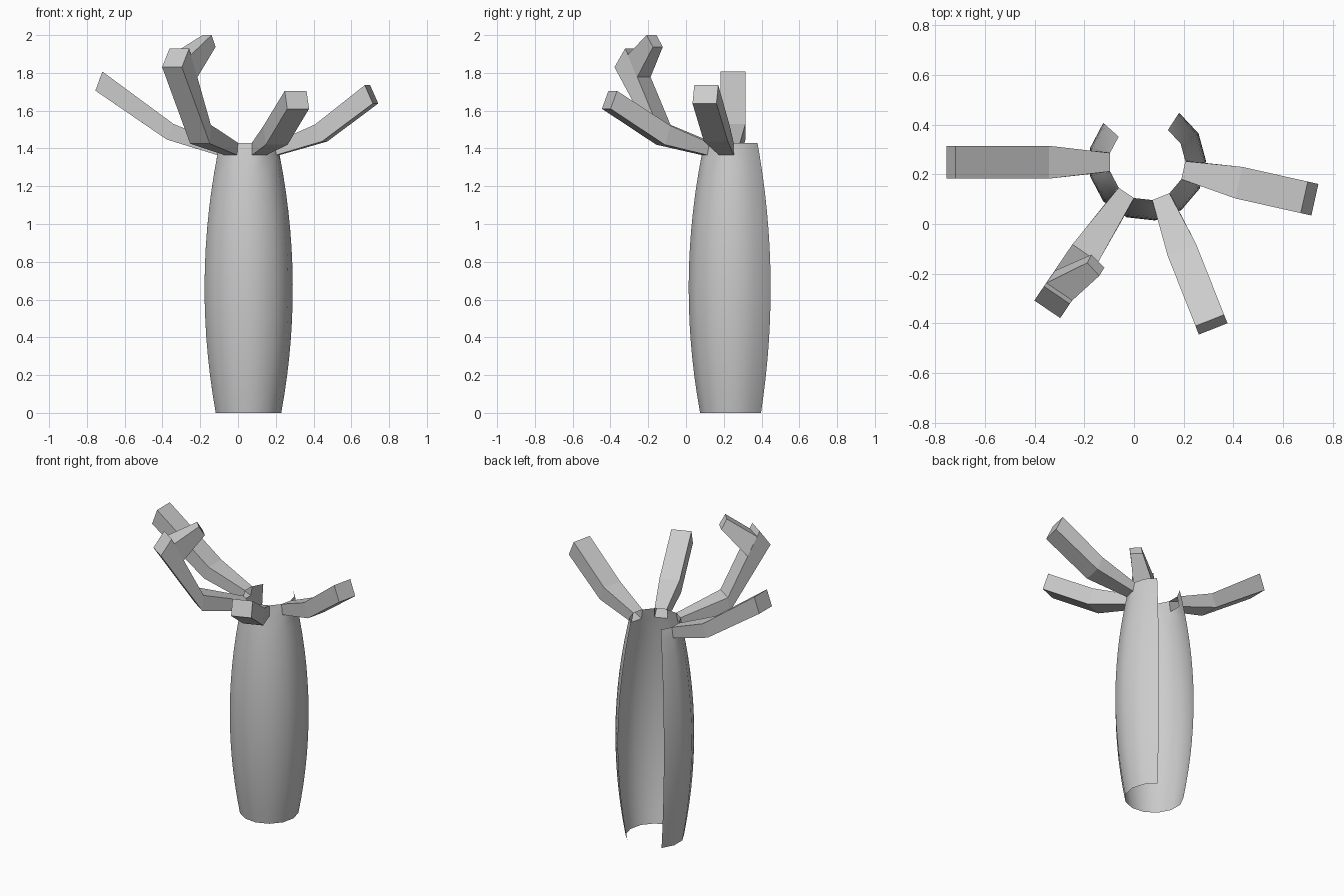
import bpy, bmesh, math
from mathutils import Vector

if "Cube" in bpy.data.objects:
    bpy.data.objects.remove(bpy.data.objects["Cube"])

CX, CY = 0.053, 0.249
SEGS = 10
A0, A1 = math.radians(138.2), math.radians(417.1)
STEP = (A1 - A0) / SEGS
Z_RIM, Z_TOP = 1.365, 1.43


def radius(z):
    return 0.237 - 0.14 * (z - 0.66) ** 2


def finish(name, bm, smooth=False):
    me = bpy.data.meshes.new(name)
    bm.to_mesh(me)
    bm.free()
    for p in me.polygons:
        p.use_smooth = smooth
    ob = bpy.data.objects.new(name, me)
    bpy.context.collection.objects.link(ob)
    return ob


def tube(bm, sections):
    """Skin a chain of four-cornered sections, open at the start, capped at the end."""
    rings = [[bm.verts.new(p) for p in s] for s in sections]
    for a, b in zip(rings, rings[1:]):
        for i in range(4):
            j = (i + 1) % 4
            bm.faces.new((a[i], a[j], b[j], b[i]))
    bm.faces.new(rings[-1])
    bmesh.ops.recalc_face_normals(bm, faces=bm.faces)


def at(ang, r, side, z):
    c, s = math.cos(ang), math.sin(ang)
    return Vector((CX + r * c - side * s, CY + r * s + side * c, z))


def section(ang, low, high, w_low, w_high):
    return [at(ang, low[0], -w_low, low[1]), at(ang, low[0], w_low, low[1]),
            at(ang, high[0], w_high, high[1]), at(ang, high[0], -w_high, high[1])]


# Trunk: thin bulging shell, open at the back, with openings at the rim for the limbs
bm = bmesh.new()
heights = [Z_RIM * i / 14 for i in range(15)] + [Z_TOP]
grid = [[bm.verts.new(at(A0 + STEP * k, radius(z), 0, z)) for k in range(SEGS + 1)]
        for z in heights]
LIMB_SEGS = (1, 3, 5, 7)
for i in range(len(heights) - 1):
    for k in range(SEGS):
        if i == len(heights) - 2 and k in LIMB_SEGS:
            continue
        bm.faces.new((grid[i][k], grid[i][k + 1], grid[i + 1][k + 1], grid[i + 1][k]))
finish("trunk_shell", bm, True)

# Limbs: rim segment, half width, then (radius, height) of elbow low/high and tip low/high
limbs = {
    "left_limb": (1, 0.066, (0.43, 1.447), (0.395, 1.53), (0.808, 1.706), (0.771, 1.807)),
    "front_left_limb": (3, 0.063, (0.452, 1.425), (0.443, 1.525), (0.716, 1.83), (0.647, 1.93)),
    "front_right_limb": (5, 0.062, (0.413, 1.42), (0.38, 1.52), (0.722, 1.61), (0.685, 1.705)),
    "right_limb": (7, 0.065, (0.416, 1.437), (0.378, 1.527), (0.692, 1.638), (0.648, 1.735)),
}
h = STEP / 2
rl, rh = radius(Z_RIM), radius(Z_TOP)
for name, (k, w, ml, mh, el, eh) in limbs.items():
    ang = A0 + STEP * (k + 0.5)
    bm = bmesh.new()
    tube(bm, [section(ang, (rl * math.cos(h), Z_RIM), (rh * math.cos(h), Z_TOP),
                      rl * math.sin(h), rh * math.sin(h)),
              section(ang, ml, mh, w, w),
              section(ang, el, eh, w, w)])
    finish(name, bm)

# Twig forking back from the top of the front left limb
ang = A0 + STEP * 3.5
bm = bmesh.new()
tube(bm, [[at(ang, 0.572, 0.063, 1.775), at(ang, 0.572, -0.063, 1.775),
           at(ang, 0.632, -0.063, 1.895), at(ang, 0.632, 0.063, 1.895)],
          [Vector(p) for p in ((-0.119, -0.175, 1.937), (-0.171, -0.123, 1.937),
                               (-0.188, -0.156, 2.0), (-0.14, -0.209, 2.0))]])
# the tip corners must follow the base order: left is -x, right is +x
finish("twig", bm)
